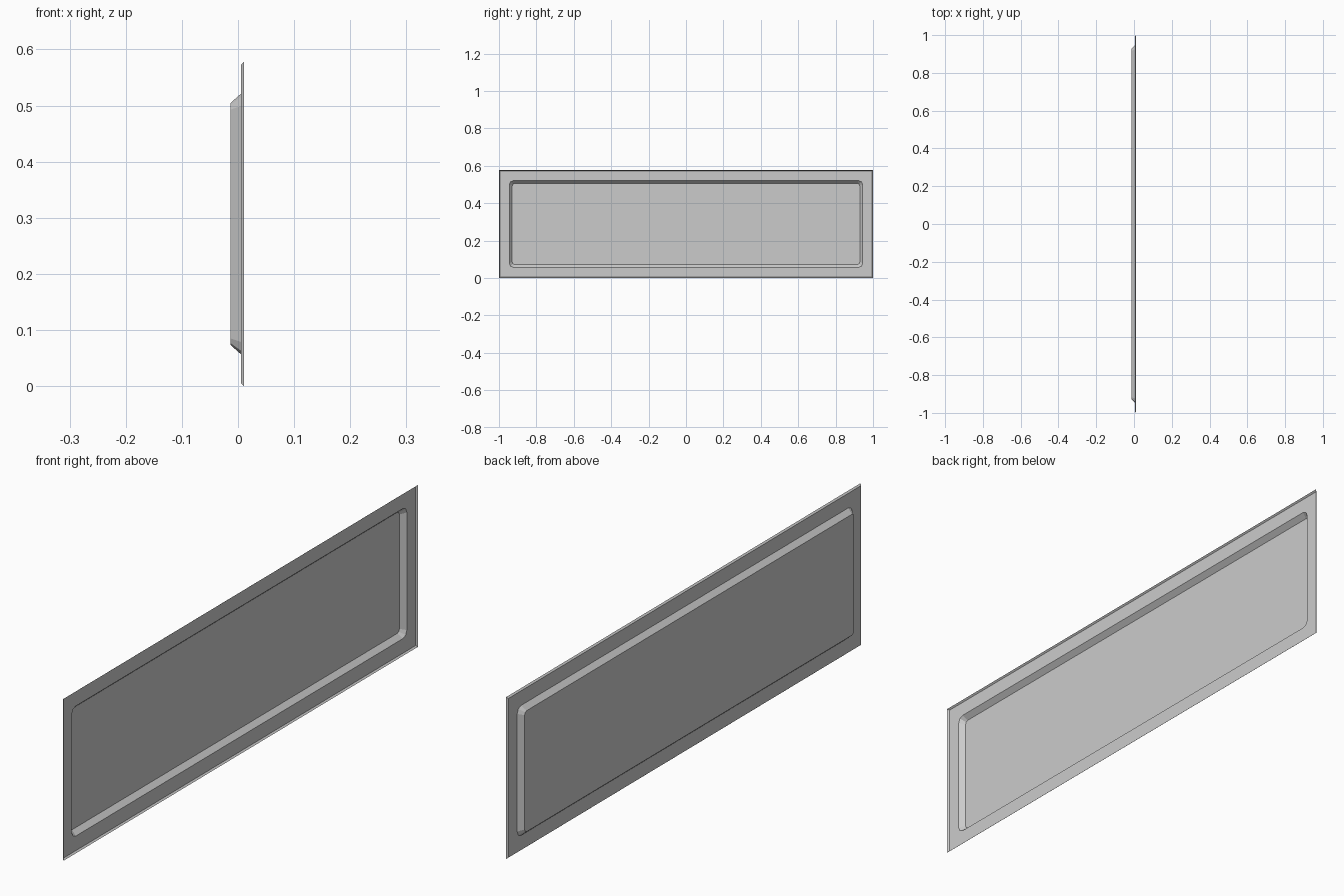
import bpy
import bmesh
import math

if "Cube" in bpy.data.objects:
    bpy.data.objects.remove(bpy.data.objects["Cube"])

HALF_Y, HEIGHT = 1.0, 0.578
SEG = 2  # facets per recess corner


def ring(bm, x, inset_y, inset_z, radius):
    """Rounded rectangle of vertices at depth x."""
    hy, hz = HALF_Y - inset_y, HEIGHT / 2 - inset_z
    verts = []
    for i, (sy, sz) in enumerate([(1, 1), (-1, 1), (-1, -1), (1, -1)]):
        for k in range(SEG + 1):
            a = math.radians(90 * (i + k / SEG))
            verts.append(bm.verts.new((
                x,
                sy * (hy - radius) + radius * math.cos(a),
                HEIGHT / 2 + sz * (hz - radius) + radius * math.sin(a))))
    return verts


bm = bmesh.new()
# Section from the outer lip to the recessed floor: x, y inset, z inset, corner radius
section = [
    (0.011, 0.0, 0.0, 0.0),
    (0.005, 0.005, 0.005, 0.0),
    (0.005, 0.055, 0.057, 0.022),
    (-0.013, 0.071, 0.073, 0.012),
]
rings = [ring(bm, *s) for s in section]

# Lip, flange and recess walls
for a, b in zip(rings, rings[1:]):
    n = len(a)
    for i in range(n):
        j = (i + 1) % n
        bm.faces.new((a[i], a[j], b[j], b[i]))

# Recessed floor
bm.faces.new(rings[-1])

bmesh.ops.remove_doubles(bm, verts=bm.verts, dist=1e-5)
bmesh.ops.recalc_face_normals(bm, faces=bm.faces)
# Face the open side of the tray (+x)
floor = max(bm.faces, key=lambda f: f.calc_area())
if floor.normal.x < 0:
    bmesh.ops.reverse_faces(bm, faces=bm.faces)

mesh = bpy.data.meshes.new("pressed_panel")
bm.to_mesh(mesh)
bm.free()
panel = bpy.data.objects.new("pressed_panel", mesh)
bpy.context.collection.objects.link(panel)
